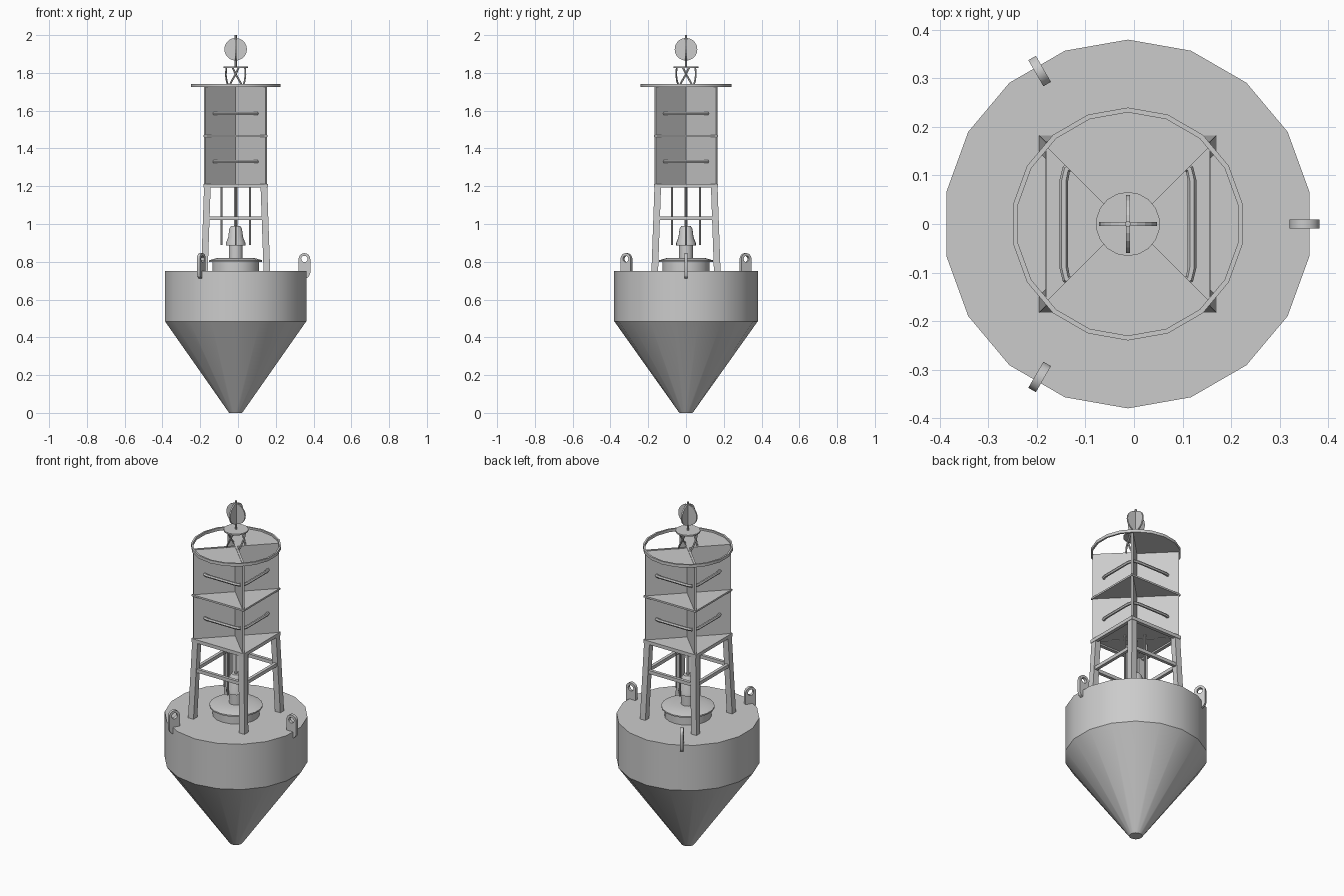
import bpy, bmesh
from math import sin, cos, pi, radians
from mathutils import Vector, Matrix

if "Cube" in bpy.data.objects:
    bpy.data.objects.remove(bpy.data.objects["Cube"])

CX = -0.0125  # axis of the buoy body


def finish(name, bm, smooth=False):
    bmesh.ops.recalc_face_normals(bm, faces=bm.faces[:])
    me = bpy.data.meshes.new(name)
    bm.to_mesh(me)
    bm.free()
    ob = bpy.data.objects.new(name, me)
    ob.location.x = CX
    bpy.context.collection.objects.link(ob)
    if smooth:
        bpy.ops.object.select_all(action='DESELECT')
        ob.select_set(True)
        bpy.context.view_layer.objects.active = ob
        bpy.ops.object.shade_smooth_by_angle(angle=radians(30))
    return ob


def lathe(name, profile, n=18, closed=False):
    """Revolve (r, z) points; caps both ends unless the profile is a closed loop."""
    bm = bmesh.new()
    rings = [[bm.verts.new((r * cos(pi / 2 + 2 * pi * i / n), r * sin(pi / 2 + 2 * pi * i / n), z))
              for i in range(n)] for r, z in profile]
    pairs = list(zip(rings, rings[1:]))
    if closed:
        pairs.append((rings[-1], rings[0]))
    else:
        bm.faces.new(rings[0])
        bm.faces.new(rings[-1])
    for a, b in pairs:
        for i in range(n):
            j = (i + 1) % n
            bm.faces.new((a[i], a[j], b[j], b[i]))
    return finish(name, bm, True)


def prism(name, pts, offset):
    """Extrude a flat polygon by an offset vector."""
    bm = bmesh.new()
    f = bm.faces.new([bm.verts.new(p) for p in pts])
    ext = bmesh.ops.extrude_face_region(bm, geom=[f], use_keep_orig=True)['geom']
    bmesh.ops.translate(bm, vec=offset, verts=[v for v in ext if isinstance(v, bmesh.types.BMVert)])
    return finish(name, bm)


def box(name, size, loc, rot=0):
    bm = bmesh.new()
    m = Matrix.Rotation(rot, 4, 'Z') @ Matrix.Translation(loc) @ Matrix.Diagonal((*size, 1))
    bmesh.ops.create_cube(bm, size=1, matrix=m)
    return finish(name, bm)


def curve_mesh(name, splines, rot=Matrix(), **props):
    """Poly curves turned into a mesh: bevelled rods or filled plates."""
    cu = bpy.data.curves.new(name, 'CURVE')
    for k, v in props.items():
        setattr(cu, k, v)
    for pts in splines:
        sp = cu.splines.new('POLY')
        sp.points.add(len(pts) - 1)
        for p, c in zip(sp.points, pts):
            p.co = (*c, 1)
        sp.use_cyclic_u = props['dimensions'] == '2D'
    tmp = bpy.data.objects.new(name + "_curve", cu)
    bpy.context.collection.objects.link(tmp)
    dg = bpy.context.evaluated_depsgraph_get()
    me = bpy.data.meshes.new_from_object(tmp.evaluated_get(dg))
    bpy.data.objects.remove(tmp)
    bm = bmesh.new()
    bm.from_mesh(me)
    bm.transform(rot)
    bmesh.ops.remove_doubles(bm, verts=bm.verts[:], dist=1e-5)
    return finish(name, bm, True)


def rod(name, pts, r, rot=Matrix()):
    return curve_mesh(name, [pts], rot, dimensions='3D', bevel_depth=r,
                      bevel_resolution=1, use_fill_caps=True)


def turn(a):
    return Matrix.Rotation(a, 4, 'Z')


# Hull, bell base and bell
lathe("hull", [(0.035, 0), (0.38, 0.485), (0.38, 0.75)])
lathe("bell_base", [(0.125, 0.745), (0.125, 0.80), (0.142, 0.80), (0.142, 0.808),
                    (0.10, 0.82), (0.037, 0.82), (0.037, 0.89)])
lathe("bell", [(0.053, 0.885), (0.052, 0.90), (0.04, 0.93), (0.034, 0.975), (0.024, 0.99)])

# Lifting lugs: local x is radial, local y is height
outer = [(0.333, 0.735), (0.333, 0.815)]
outer += [(0.364 + 0.031 * cos(a), 0.815 + 0.031 * sin(a)) for a in [pi * (1 - i / 8) for i in range(1, 9)]]
outer += [(0.395, 0.74), (0.388, 0.722), (0.375, 0.712), (0.36, 0.71)]
hole = [(0.364 + 0.017 * cos(i * pi / 6), 0.815 + 0.017 * sin(i * pi / 6)) for i in range(12)]
for k in range(3):
    curve_mesh(f"lifting_lug_{k + 1}", [[(x, y, 0) for x, y in s] for s in (outer, hole)],
               turn(k * 2 * pi / 3) @ Matrix.Rotation(pi / 2, 4, 'X'),
               dimensions='2D', fill_mode='BOTH', extrude=0.009)

# Tower legs: square posts leaning inwards
for k, (sx, sy) in enumerate([(1, 1), (-1, 1), (-1, -1), (1, -1)]):
    q = [(a * sx, b * sy, 0.745) for a, b in ((0.183, 0.183), (0.148, 0.183), (0.148, 0.148), (0.183, 0.148))]
    prism(f"leg_{k + 1}", q, Vector((-0.016 * sx, -0.016 * sy, 0.455)))

# Repeated quarter by quarter: braces, clappers, plates, handles, topmark stays
for k in range(4):
    a = k * pi / 2
    box(f"brace_{k + 1}", (0.018, 0.31, 0.02), (0.158, 0, 1.03), a)
    box(f"frame_{k + 1}", (0.02, 0.34, 0.02), (0.16, 0, 1.203), a)
    rod(f"clapper_{k + 1}", [(0.075, 0, 0.89), (0.075, 0, 1.2)], 0.005, turn(a))
    box(f"reflector_plate_{k + 1}", (0.23, 0.012, 0.535), (0.115, 0, 1.4675), a + pi / 4)
    for z in (1.33, 1.585):
        rod(f"handle_{k + 1}_{z}", [(0.112, -0.121, z), (0.127, -0.113, z), (0.132, -0.09, z),
                                    (0.132, 0.09, z), (0.127, 0.113, z), (0.112, 0.121, z)], 0.009, turn(a))
    stay = [(0.052 * cos(t), 0.052 * sin(t), z) for t, z in
            ((pi / 4, 1.725), (pi / 4 + 0.35, 1.755), (pi / 4 + 0.75, 1.79), (pi / 4 + 1.1, 1.828))]
    rod(f"topmark_stay_{k + 1}", stay, 0.005, turn(a))

# Shelves and hanging rod
box("lower_shelf", (0.338, 0.338, 0.01), (0, 0, 1.207))
box("middle_shelf", (0.338, 0.338, 0.01), (0, 0, 1.465))
rod("bell_rod", [(0, 0, 0.98), (0, 0, 1.205)], 0.009)

# Top ring with filled sectors at front and back
lathe("top_ring", [(0.23, 1.725), (0.24, 1.725), (0.24, 1.742), (0.23, 1.742)], closed=True)
for name, s in (("back_sector", 1), ("front_sector", -1)):
    arc = [radians(45 + 90 * i / 6) for i in range(7)]
    prism(name, [(0, 0, 1.726)] + [(0.232 * cos(t), s * 0.232 * sin(t), 1.726) for t in arc],
          Vector((0, 0, 0.006)))

# Topmark: table, mast and two crossed discs
lathe("topmark_table", [(0.066, 1.826), (0.066, 1.834)])
rod("topmark_mast", [(0, 0, 1.83), (0, 0, 2.0)], 0.006)
for k in range(2):
    disc = [(0.06 * cos(i * pi / 10), 0.004, 1.925 + 0.06 * sin(i * pi / 10)) for i in range(20)]
    prism(f"topmark_disc_{k + 1}", disc, Vector((0, -0.008, 0))).rotation_euler.z = k * pi / 2
